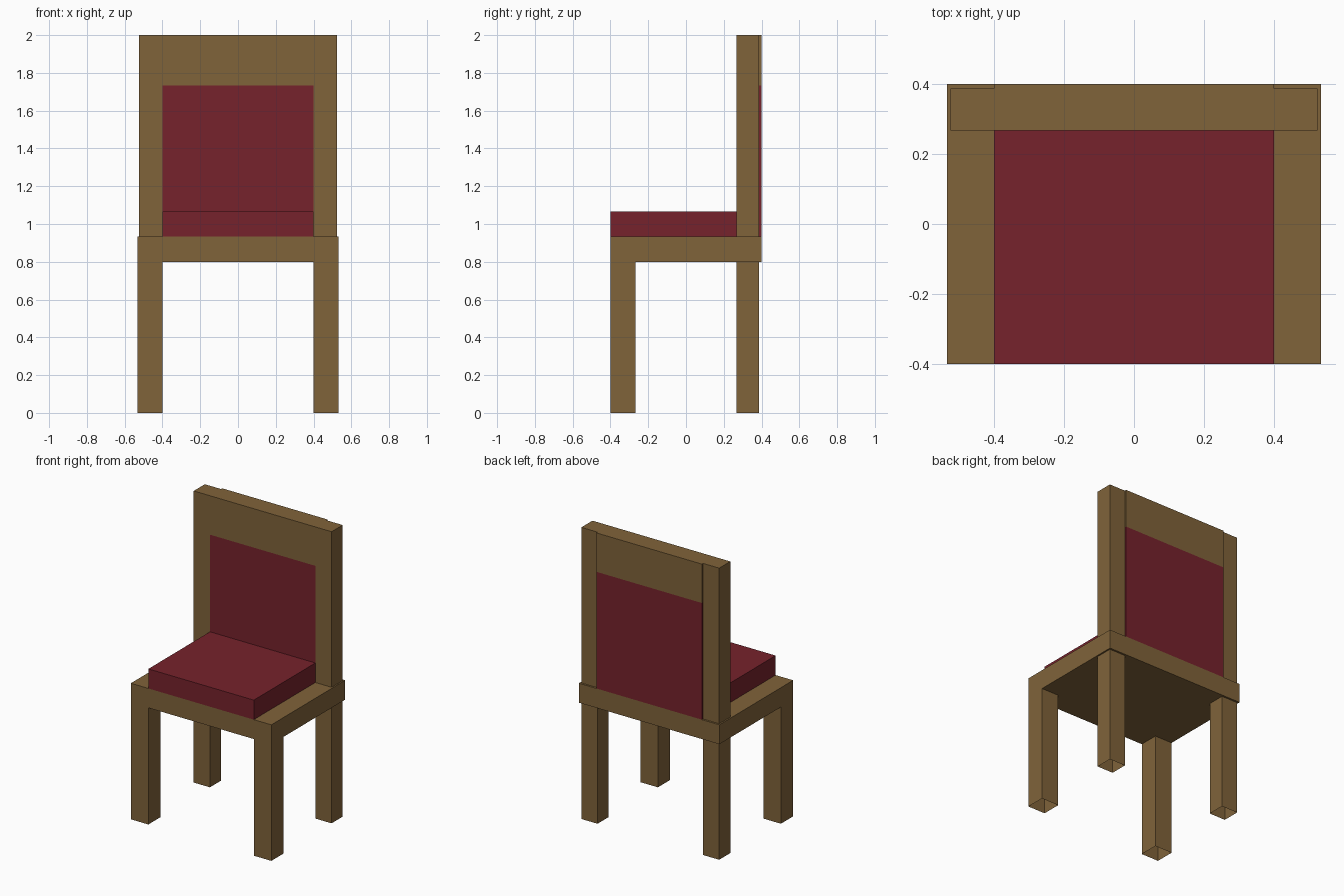
import bpy, bmesh

if "Cube" in bpy.data.objects:
    bpy.data.objects.remove(bpy.data.objects["Cube"])


def material(name, rgb):
    m = bpy.data.materials.new(name)
    m.diffuse_color = (*rgb, 1)
    m.use_nodes = True
    m.node_tree.nodes["Principled BSDF"].inputs["Base Color"].default_value = m.diffuse_color
    return m


wood = material("brown wood", (0.216, 0.125, 0.042))
fabric = material("dark red fabric", (0.181, 0.016, 0.025))


def box(name, lo, hi, mats, open_bottom=False, split_z=None):
    """Box between two corners; split_z cuts it, the lower part takes the second material."""
    bm = bmesh.new()
    bmesh.ops.create_cube(bm, size=1)
    for v in bm.verts:
        v.co = [lo[i] if v.co[i] < 0 else hi[i] for i in range(3)]
    if open_bottom:
        low = [f for f in bm.faces if f.normal.z < -0.5]
        bmesh.ops.delete(bm, geom=low, context='FACES_ONLY')
    if split_z is not None:
        bmesh.ops.bisect_plane(bm, geom=bm.verts[:] + bm.edges[:] + bm.faces[:],
                               plane_co=(0, 0, split_z), plane_no=(0, 0, 1))
        for f in bm.faces:
            f.material_index = int(f.calc_center_median().z < split_z)
    me = bpy.data.meshes.new(name)
    bm.to_mesh(me)
    bm.free()
    for m in mats:
        me.materials.append(m)
    ob = bpy.data.objects.new(name, me)
    bpy.context.collection.objects.link(ob)
    return ob


# Seat frame and cushion
box("seat_frame", (-0.533, -0.4, 0.8), (0.533, 0.4, 0.933), [wood])
box("seat_cushion", (-0.4, -0.4, 0.933), (0.4, 0.267, 1.067), [fabric])

# Backrest panel: wooden top rail over red upholstery
box("backrest_panel", (-0.4, 0.267, 0.933), (0.4, 0.4, 2.0), [wood, fabric], split_z=1.733)

# Legs (hollow, open at the floor) and back posts on both sides
for side, s in (("left", -1), ("right", 1)):
    def pair(name, x1, y0, y1, z0, z1, hollow):
        xs = sorted((s * 0.4, s * x1))
        box(side + name, (xs[0], y0, z0), (xs[1], y1, z1), [wood], open_bottom=hollow)

    pair("_front_leg", 0.533, -0.4, -0.267, 0.0, 0.8, True)
    pair("_back_leg", 0.523, 0.267, 0.387, 0.0, 0.8, True)
    pair("_back_post", 0.523, 0.267, 0.387, 0.933, 2.0, False)
